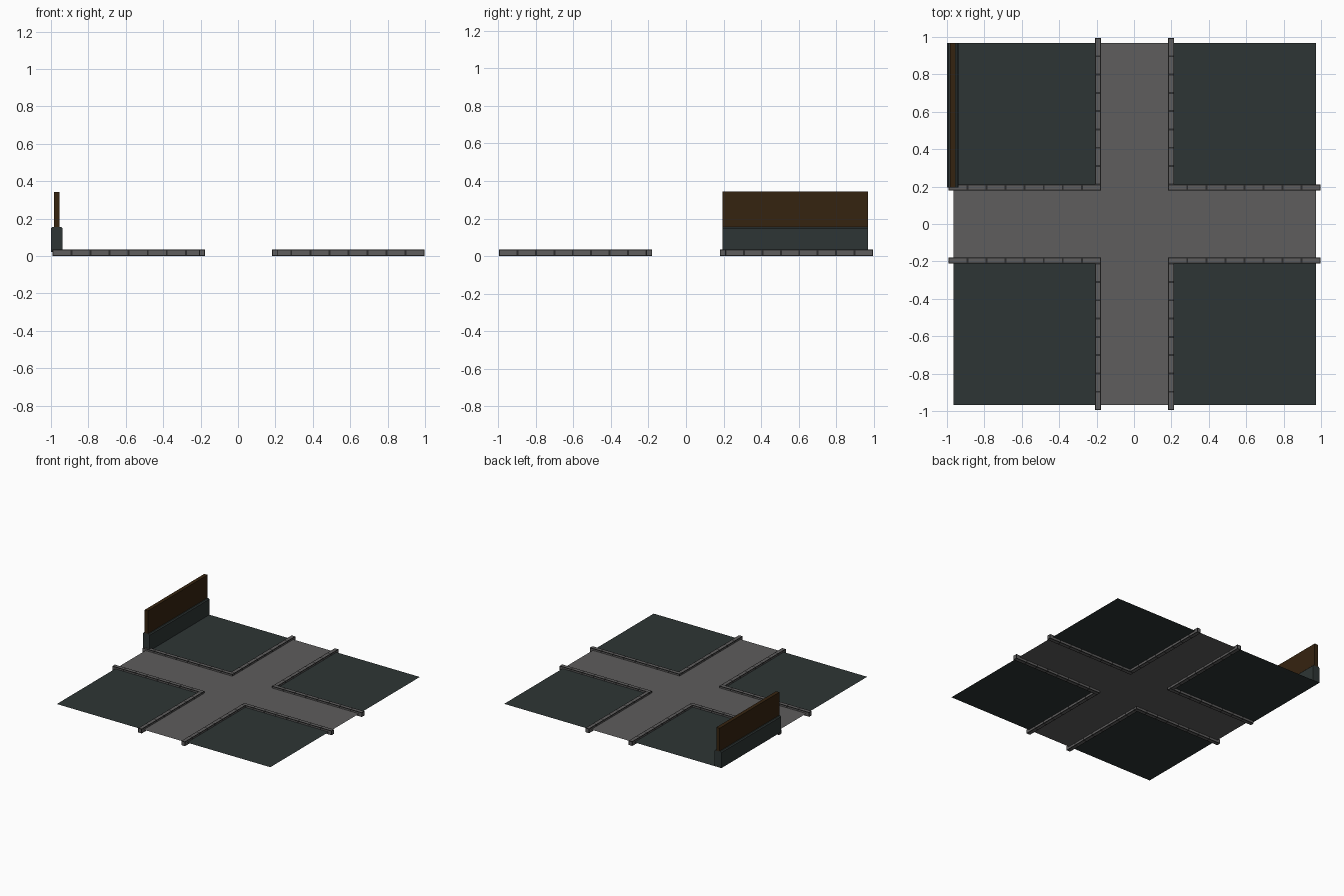
import bpy, bmesh

if "Cube" in bpy.data.objects:
    bpy.data.objects.remove(bpy.data.objects["Cube"])

def material(name, rgb):
    m = bpy.data.materials.new(name)
    m.diffuse_color = (*rgb, 1)
    m.use_nodes = True
    m.node_tree.nodes["Principled BSDF"].inputs["Base Color"].default_value = m.diffuse_color
    return m

STONE = material("grey stone", (0.112, 0.109, 0.109))
MORTAR = material("dark mortar", (0.026, 0.026, 0.026))
TILE = material("dark teal slate", (0.027, 0.036, 0.035))
SEAM = material("tile seam", (0.011, 0.014, 0.014))
WOOD = material("dark brown wood", (0.036, 0.017, 0.005))

CX = 0.003          # small offset of the paving from the wall side
IN, OUT = 0.197, 0.969
STEP = (OUT - IN) / 6
Z = 0.02


def finish(bm, name, mats, seam=0.0):
    """Optionally outline every face with a dark seam, then make the object."""
    if seam:
        rim = bmesh.ops.inset_individual(bm, faces=bm.faces[:], thickness=seam,
                                         use_even_offset=True)["faces"]
        for f in rim:
            f.material_index = 1
    me = bpy.data.meshes.new(name)
    bm.to_mesh(me)
    bm.free()
    for m in mats:
        me.materials.append(m)
    ob = bpy.data.objects.new(name, me)
    bpy.context.collection.objects.link(ob)
    return ob


def quad(bm, x0, x1, y0, y1):
    bm.faces.new([bm.verts.new((x + CX, y, Z))
                  for x, y in ((x0, y0), (x1, y0), (x1, y1), (x0, y1))])


def paving(name, x0, x1, y0, y1, phase):
    """Columns of narrow and wide bricks, staggered by half a brick."""
    bm = bmesh.new()
    nar = 0.022
    for k in range(-9, 10):
        c = phase + k * STEP
        for a, b, shift in ((c - nar, c + nar, 0.25),
                            (c + nar, c + STEP - nar, 0.5 * (k % 2))):
            a, b = max(a, x0), min(b, x1)
            if b - a < 0.012:
                if b > a:
                    quad(bm, a, b, y0, y1)
                continue
            for r in range(-9, 10):
                lo = max((r + shift) * STEP, y0)
                hi = min((r + 1 + shift) * STEP, y1)
                if hi - lo > 0.001:
                    quad(bm, a, b, lo, hi)
    finish(bm, name, (STONE, MORTAR), 0.004)


def box(bm, x0, x1, y0, y1, z0, z1):
    r = bmesh.ops.create_cube(bm, size=1)
    for v in r["verts"]:
        v.co = ((x0 + x1) / 2 + v.co.x * (x1 - x0),
                (y0 + y1) / 2 + v.co.y * (y1 - y0),
                (z0 + z1) / 2 + v.co.z * (z1 - z0))


# Cobbled crossroads
paving("main_road", -IN, IN, -OUT, OUT, 0.0)
paving("left_road", -OUT, -IN, -IN, IN, -0.178)
paving("right_road", IN, OUT, -IN, IN, 0.178)

# Four tiled corner yards and the kerbs around them
for sx, sy, label in ((-1, -1, "front_left"), (1, -1, "front_right"),
                      (-1, 1, "back_left"), (1, 1, "back_right")):
    bm = bmesh.new()
    for i in range(6):
        for j in range(6):
            xs = sorted((sx * (IN + i * STEP), sx * (IN + (i + 1) * STEP)))
            ys = sorted((sy * (IN + j * STEP), sy * (IN + (j + 1) * STEP)))
            quad(bm, *xs, *ys)
    finish(bm, label + "_yard", (TILE, SEAM), 0.0035)

    for along_x in (True, False):
        bm = bmesh.new()
        start = 0.18 if along_x else 0.212
        end = 0.995
        n = 8
        size = (end - start) / n
        for i in range(n):
            a, b = start + i * size, start + (i + 1) * size
            u, w = ((a, b), (0.18, 0.212)) if along_x else ((0.18, 0.212), (a, b))
            xs = sorted(sx * t + CX for t in u)
            ys = sorted(sy * t for t in w)
            box(bm, *xs, *ys, 0.0, 0.035)
        # drop the hidden faces between neighbouring blocks
        bmesh.ops.remove_doubles(bm, verts=bm.verts[:], dist=0.0005)
        inner = [f for f in bm.faces if all(len(e.link_faces) > 2 for e in f.edges)]
        bmesh.ops.delete(bm, geom=inner, context="FACES")
        bmesh.ops.recalc_face_normals(bm, faces=bm.faces[:])
        side = "_kerb_across" if along_x else "_kerb_along"
        finish(bm, label + side, (STONE, MORTAR), 0.005)

# Low slate wall with a chamfered top
bm = bmesh.new()
box(bm, -1.0, -0.938, 0.195, 0.969, Z, 0.155)
top = [e for e in bm.edges if all(v.co.z > 0.1 for v in e.verts)
       and abs(e.verts[0].co.x - e.verts[1].co.x) < 0.01]
bmesh.ops.bevel(bm, geom=top, offset=0.008, segments=1, affect="EDGES")
finish(bm, "low_wall", (TILE,))

# Wooden panel standing on the wall
bm = bmesh.new()
box(bm, -0.984, -0.954, 0.195, 0.969, 0.15, 0.343)
finish(bm, "wood_panel", (WOOD,))
